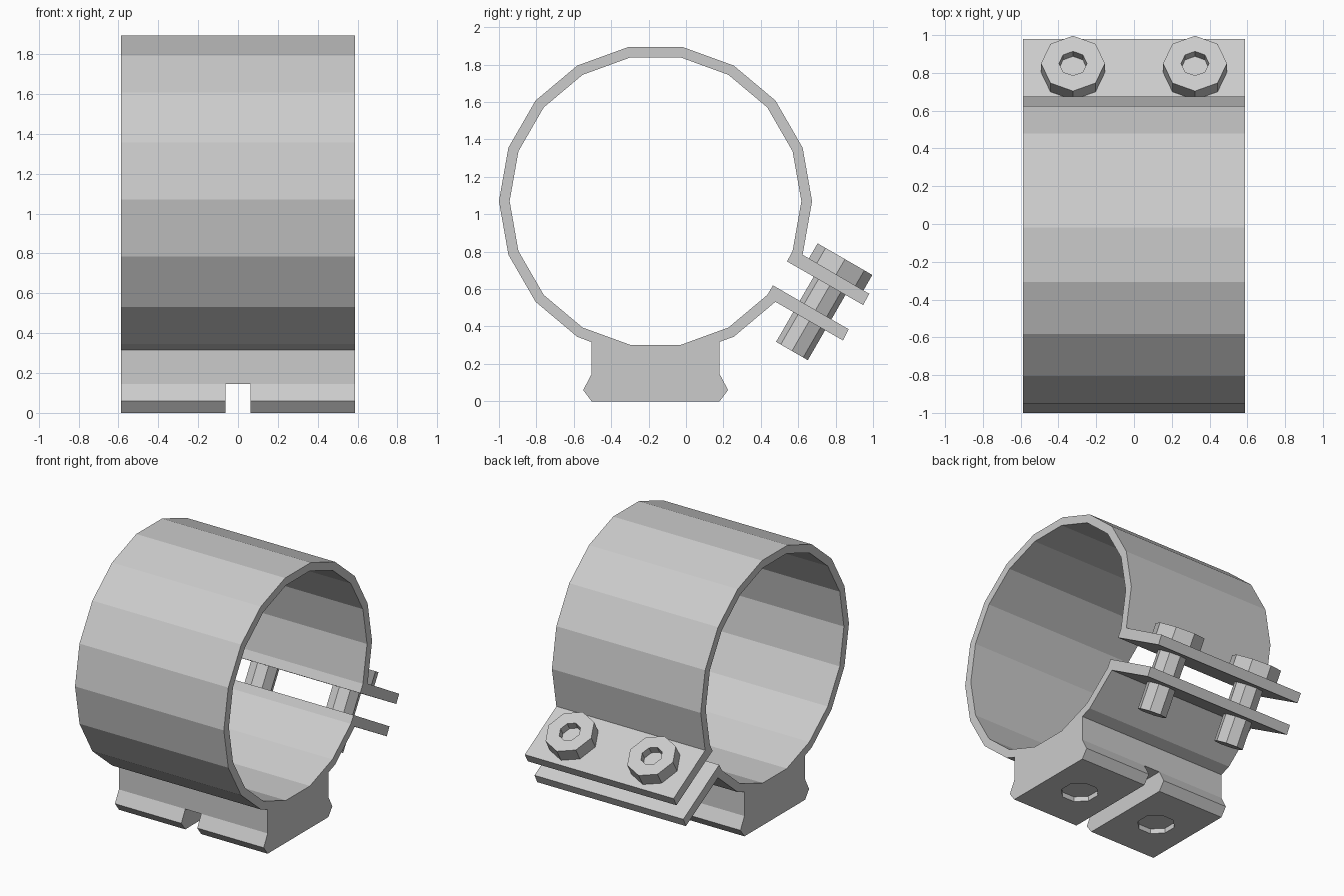
import bpy, bmesh
from math import radians, sin, cos
from mathutils import Matrix, Vector

if "Cube" in bpy.data.objects:
    bpy.data.objects.remove(bpy.data.objects["Cube"])

grey = bpy.data.materials.new("plain grey")
grey.use_nodes = True
COLOUR = (0.6, 0.6, 0.6, 1)
grey.diffuse_color = COLOUR
grey.node_tree.nodes["Principled BSDF"].inputs["Base Color"].default_value = COLOUR

HALF_W = 0.588              # half the clamp width
CY, CZ = -0.163, 1.07       # ring centre
R_OUT, R_IN = 0.837, 0.78
BOLT_X = 0.323
TILT = radians(-30)         # flange and bolt tilt


def finish(bm, name):
    bmesh.ops.recalc_face_normals(bm, faces=bm.faces)
    mesh = bpy.data.meshes.new(name)
    bm.to_mesh(mesh)
    bm.free()
    obj = bpy.data.objects.new(name, mesh)
    bpy.context.collection.objects.link(obj)
    mesh.materials.append(grey)
    return obj


def cut(obj, cutter):
    mod = obj.modifiers.new("cut", 'BOOLEAN')
    mod.operation = 'DIFFERENCE'
    mod.solver = 'EXACT'
    mod.object = cutter
    bpy.context.view_layer.objects.active = obj
    bpy.ops.object.modifier_apply(modifier=mod.name)
    bpy.data.objects.remove(cutter)


def arc(radius, degrees):
    return [(CY + radius * cos(radians(a)), CZ + radius * sin(radians(a))) for a in degrees]


def octagon_prism(bm, radius, z0, z1, spin=0):
    place = Matrix.Translation((0, 0, (z0 + z1) / 2)) @ Matrix.Rotation(radians(spin), 4, 'Z')
    bmesh.ops.create_cone(bm, cap_ends=True, segments=8, radius1=radius,
                          radius2=radius, depth=z1 - z0, matrix=place)


# Clamp body: open ring, two flanges and rail foot in one side profile
upper_flange = [(0.54, 0.748), (0.947, 0.515), (0.98, 0.575)]
lower_flange = [(0.84, 0.325), (0.87, 0.385), (0.465, 0.62)]
foot = [(-0.505, 0.316), (-0.505, 0.145), (-0.55, 0.06), (-0.505, 0),
        (0.18, 0), (0.225, 0.06), (0.18, 0.145), (0.18, 0.318)]
profile = (upper_flange + arc(R_OUT, range(-20, 241, 20)) + foot
           + arc(R_OUT, (-60, -40)) + lower_flange
           + arc(R_IN, range(320, -21, -20)))
bm = bmesh.new()
face = bm.faces.new([bm.verts.new((-HALF_W, y, z)) for y, z in profile])
side = bmesh.ops.extrude_face_region(bm, geom=[face])
bmesh.ops.translate(bm, vec=(2 * HALF_W, 0, 0),
                    verts=[v for v in side["geom"] if isinstance(v, bmesh.types.BMVert)])
clamp = finish(bm, "clamp_body")

# Slot across the foot
bm = bmesh.new()
bmesh.ops.create_cube(bm, size=1, matrix=Matrix.Diagonal((0.126, 2, 0.29, 1)))
cut(clamp, finish(bm, "slot_cutter"))

# Shallow round recess under each half of the foot
for x in (-BOLT_X, BOLT_X):
    bm = bmesh.new()
    octagon_prism(bm, 0.124, -0.1, 0.035, 22.5)
    bmesh.ops.translate(bm, verts=bm.verts, vec=(x, CY, 0))
    cut(clamp, finish(bm, "recess_cutter"))

# Bolts: octagonal head with socket, shaft through both flanges
for side_name, x in (("right", -BOLT_X), ("left", BOLT_X)):
    place = Matrix.Translation((x, 0.85, 0.76)) @ Matrix.Rotation(TILT, 4, 'X')
    bm = bmesh.new()
    octagon_prism(bm, 0.169, -0.096, 0)
    head = finish(bm, side_name + "_bolt_head")
    bm = bmesh.new()
    octagon_prism(bm, 0.074, -0.053, 0.1)
    cut(head, finish(bm, "socket_cutter"))
    bm = bmesh.new()
    octagon_prism(bm, 0.098, -0.567, -0.07)
    shaft = finish(bm, side_name + "_bolt_shaft")
    for obj in (head, shaft):
        obj.data.transform(place)
